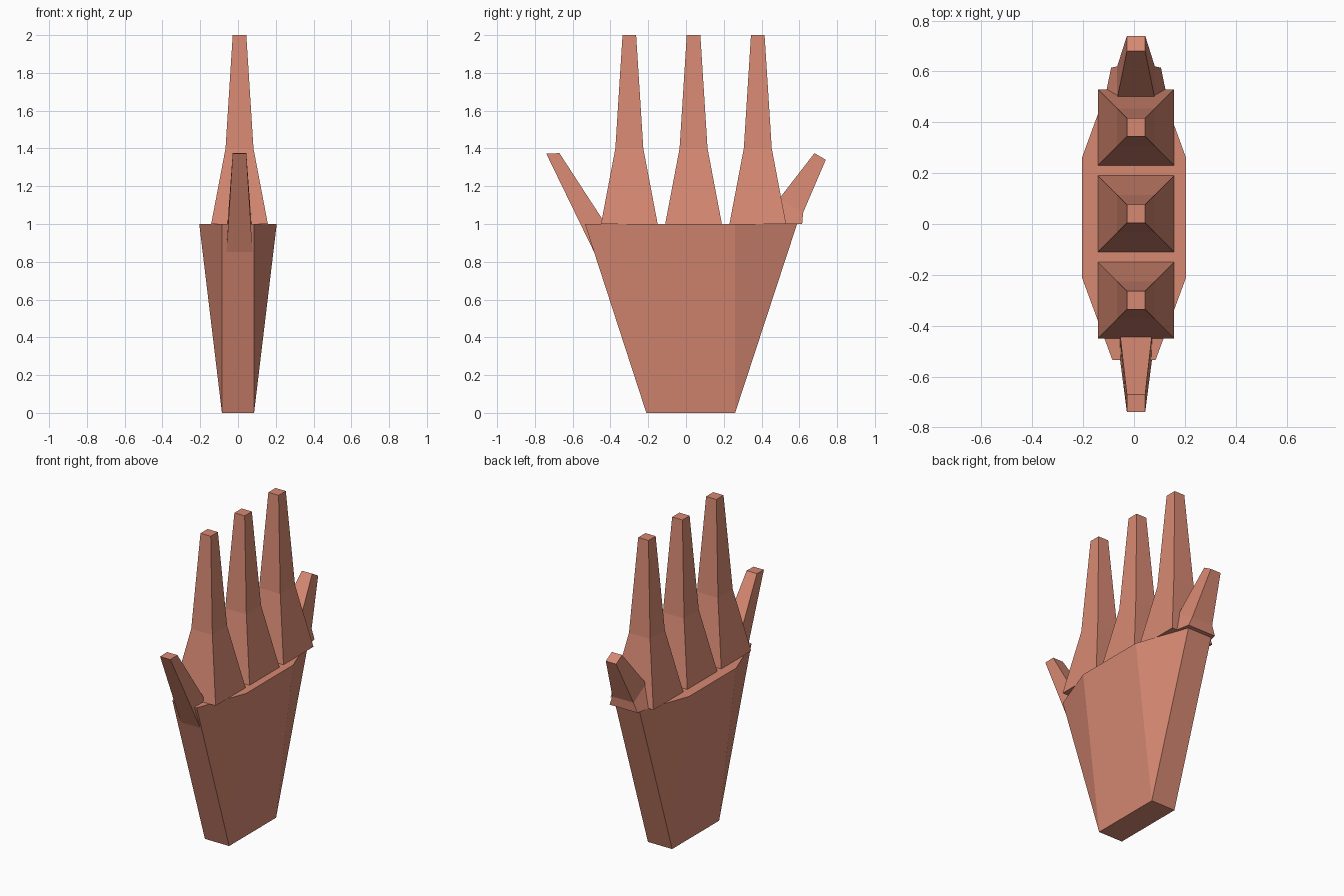
import bpy, bmesh

if "Cube" in bpy.data.objects:
    bpy.data.objects.remove(bpy.data.objects["Cube"])

skin = bpy.data.materials.new("clay_skin")
skin.diffuse_color = (0.68, 0.25, 0.17, 1)
skin.use_nodes = True
skin.node_tree.nodes["Principled BSDF"].inputs["Base Color"].default_value = skin.diffuse_color


def finish(name, bm):
    bmesh.ops.recalc_face_normals(bm, faces=bm.faces)
    mesh = bpy.data.meshes.new(name)
    bm.to_mesh(mesh)
    bm.free()
    mesh.materials.append(skin)
    obj = bpy.data.objects.new(name, mesh)
    bpy.context.collection.objects.link(obj)
    return obj


def loft(name, sections, cx=0.008):
    """Four-sided tube; each section is two edges (y, z, half width in x)."""
    bm = bmesh.new()
    rings = []
    for (ya, za, wa), (yb, zb, wb) in sections:
        pts = [(cx - wa, ya, za), (cx + wa, ya, za), (cx + wb, yb, zb), (cx - wb, yb, zb)]
        rings.append([bm.verts.new(p) for p in pts])
    for low, high in zip(rings, rings[1:]):
        for i in range(4):
            j = (i + 1) % 4
            bm.faces.new((low[i], low[j], high[j], high[i]))
    bm.faces.new(rings[0][::-1])
    bm.faces.new(rings[-1])
    return finish(name, bm)


# Palm: rectangular wrist flaring to an eight-cornered top
bm = bmesh.new()
N, W, Y0, Y1, F0, F1 = 0.085, 0.205, -0.21, 0.26, -0.535, 0.588
points = [(x, y, 0) for x in (-N, N) for y in (Y0, Y1)]
points += [(x, y, 1) for x in (-N, N) for y in (F0, F1)]
points += [(x, y, 1) for x in (-W, W) for y in (Y0, Y1)]
verts = [bm.verts.new(p) for p in points]
bmesh.ops.convex_hull(bm, input=verts)
bmesh.ops.dissolve_limit(bm, angle_limit=0.01, verts=bm.verts, edges=bm.edges)
finish("palm", bm)

# Three upright fingers, wide at the root and slim above the knuckle
for name, y in (("front_finger", -0.30), ("middle_finger", 0.04), ("back_finger", 0.38)):
    profile = ((1.0, 0.15), (1.4, 0.074), (2.0, 0.036))
    loft(name, [((y - r, z, r), (y + r, z, r)) for z, r in profile])

# Short outer digit leaning backwards, cut flat at the palm top
loft("back_thumb", [
    ((0.41, 1.0, 0.14), (0.615, 1.0, 0.098)),
    ((0.493, 1.133, 0.074), (0.62, 1.06, 0.074)),
    ((0.68, 1.375, 0.036), (0.74, 1.34, 0.036)),
])

# Short outer digit leaning forwards, rooted inside the palm
loft("front_thumb", [
    ((-0.447, 0.77, 0.074), (-0.335, 0.86, 0.074)),
    ((-0.74, 1.373, 0.036), (-0.67, 1.375, 0.036)),
])
